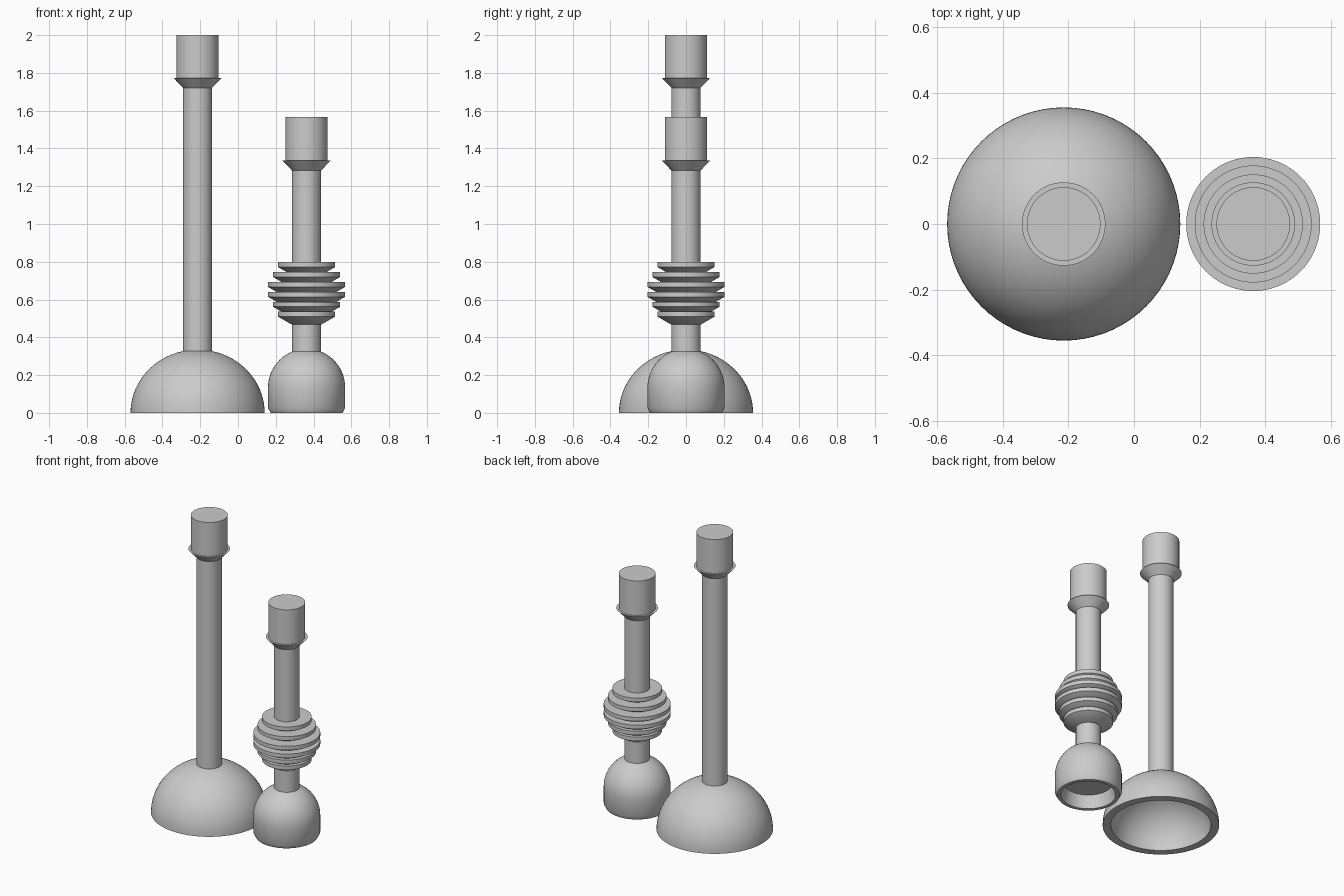
import bpy, bmesh
from math import sin, cos, pi, radians

cube = bpy.data.objects.get("Cube")
if cube:
    bpy.data.objects.remove(cube, do_unlink=True)

grey = bpy.data.materials.new("plain grey")
grey.use_nodes = True
grey.diffuse_color = (0.6, 0.6, 0.6, 1)
grey.node_tree.nodes["Principled BSDF"].inputs["Base Color"].default_value = (0.6, 0.6, 0.6, 1)

SEGMENTS = 72
ROD = 0.077


def lathe(name, x, profile):
    """Revolve (radius, height) points around a vertical axis at x."""
    bm = bmesh.new()
    verts = [bm.verts.new((r, 0, z)) for r, z in profile]
    edges = [bm.edges.new(pair) for pair in zip(verts, verts[1:])]
    bmesh.ops.spin(bm, geom=verts + edges, cent=(0, 0, 0), axis=(0, 0, 1),
                   angle=2 * pi, steps=SEGMENTS, use_merge=True)
    bmesh.ops.remove_doubles(bm, verts=bm.verts, dist=0.0001)
    bmesh.ops.recalc_face_normals(bm, faces=bm.faces)
    mesh = bpy.data.meshes.new(name)
    bm.to_mesh(mesh)
    bm.free()
    mesh.materials.append(grey)
    ob = bpy.data.objects.new(name, mesh)
    bpy.context.collection.objects.link(ob)
    ob.location.x = x
    bpy.ops.object.select_all(action="DESELECT")
    ob.select_set(True)
    bpy.context.view_layer.objects.active = ob
    bpy.ops.object.shade_smooth_by_angle(angle=radians(30))
    return ob


def dome(radius, height, base=0, steps=20):
    """Quarter-ellipse profile from the rim up to the axis."""
    pts = [(radius * cos(i * pi / 2 / steps), base + height * sin(i * pi / 2 / steps))
           for i in range(steps)]
    return pts + [(0, base + height)]


def handle(prefix, x, bottom, grip_base, top):
    """Rod, flared collar and cylindrical grip."""
    lathe(prefix + "_rod", x, [(0, bottom), (ROD, bottom), (ROD, grip_base), (0, grip_base)])
    lathe(prefix + "_collar", x, [(0, grip_base - 0.052), (ROD, grip_base - 0.052),
                                  (0.127, grip_base), (0, grip_base)])
    lathe(prefix + "_grip", x, [(0, grip_base - 0.01), (0.112, grip_base - 0.01),
                                (0.112, top), (0, top)])


# Plunger: hollow dome with a tall handle
px = -0.214
lathe("plunger_cup", px, dome(0.305, 0.285)[::-1] + dome(0.355, 0.335))
handle("plunger", px, 0.3, 1.773, 2.0)

# Brush: recessed cup with a chamfered foot and a shorter handle
bx = 0.363
lathe("brush_cup", bx, [(0, 0.085), (0.148, 0.085), (0.167, 0), (0.19, 0), (0.204, 0.026)]
      + dome(0.204, 0.204, 0.135))
handle("brush", bx, 0.25, 1.335, 1.567)

# Stacked ribs, widest in the middle, each tapering underneath
for i, r in enumerate((0.151, 0.178, 0.204, 0.204, 0.178, 0.151)):
    z = 0.798 - i * 0.0525
    lathe(f"brush_rib_{i + 1}", bx, [(0, z - 0.068), (r - 0.073, z - 0.068),
                                     (r, z - 0.026), (r, z), (0, z)])
